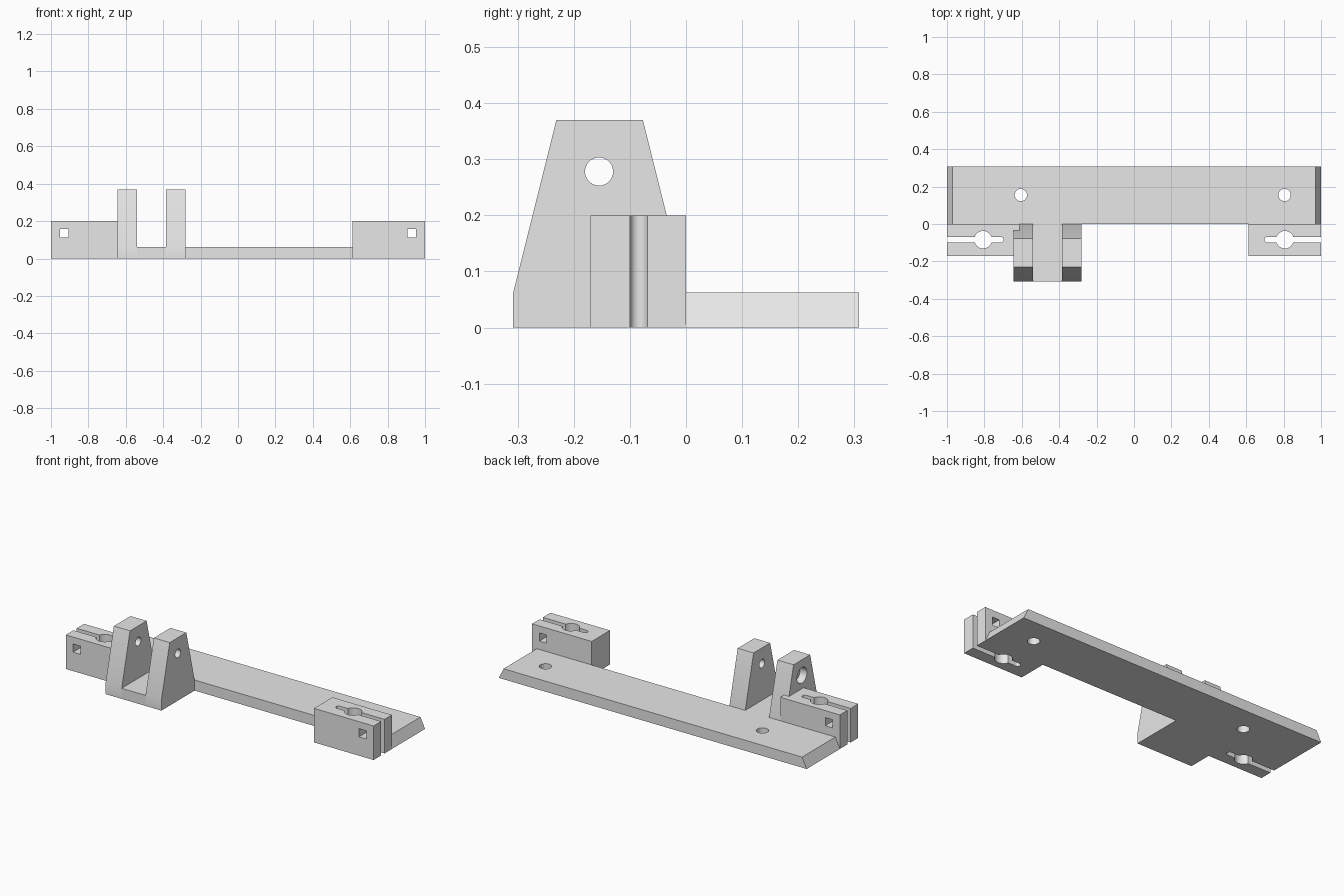
import bpy, bmesh, math
from mathutils import Matrix, Vector

cube = bpy.data.objects.get("Cube")
if cube:
    bpy.data.objects.remove(cube, do_unlink=True)

grey = bpy.data.materials.new("plain grey")
grey.use_nodes = True
grey.diffuse_color = (0.8, 0.8, 0.8, 1)
grey.node_tree.nodes["Principled BSDF"].inputs["Base Color"].default_value = (0.8, 0.8, 0.8, 1)

PLATE_TOP = 0.062
TURN = {"x": Matrix.Rotation(math.pi / 2, 4, "Y"),
        "y": Matrix.Rotation(math.pi / 2, 4, "X"),
        "z": Matrix.Identity(4)}


def finish(name, bm):
    bmesh.ops.recalc_face_normals(bm, faces=bm.faces)
    mesh = bpy.data.meshes.new(name)
    bm.to_mesh(mesh)
    bm.free()
    mesh.materials.append(grey)
    obj = bpy.data.objects.new(name, mesh)
    bpy.context.scene.collection.objects.link(obj)
    return obj


def prism(name, corners, push):
    """Extrude a flat outline along a vector."""
    bm = bmesh.new()
    face = bm.faces.new([bm.verts.new(c) for c in corners])
    new = bmesh.ops.extrude_face_region(bm, geom=[face])["geom"]
    bmesh.ops.translate(bm, vec=Vector(push), verts=[g for g in new if isinstance(g, bmesh.types.BMVert)])
    return finish(name, bm)


def block(name, x0, x1, y0, y1, z0, z1):
    return prism(name, [(x0, y0, z0), (x1, y0, z0), (x1, y1, z0), (x0, y1, z0)], (0, 0, z1 - z0))


def rod(name, centre, radius, depth, axis):
    bm = bmesh.new()
    bmesh.ops.create_cone(bm, cap_ends=True, segments=40, radius1=radius, radius2=radius,
                          depth=depth, matrix=Matrix.Translation(centre) @ TURN[axis])
    return finish(name, bm)


def cut(obj, *cutters):
    """Subtract each cutter, bake the result and drop the cutters."""
    for cutter in cutters:
        cutter.hide_render = True
        mod = obj.modifiers.new("cut", "BOOLEAN")
        mod.operation, mod.solver, mod.object = "DIFFERENCE", "EXACT", cutter
    bpy.context.view_layer.update()
    baked = obj.evaluated_get(bpy.context.evaluated_depsgraph_get())
    mesh = bpy.data.meshes.new_from_object(baked)
    obj.modifiers.clear()
    obj.data = mesh
    for cutter in cutters:
        bpy.data.objects.remove(cutter, do_unlink=True)
    bpy.ops.object.select_all(action="DESELECT")
    obj.select_set(True)
    bpy.context.view_layer.objects.active = obj
    bpy.ops.object.shade_smooth_by_angle(angle=math.radians(30))


# Base plate with sloped ends and two screw holes
plate = prism("base_plate", [(-1, 0, 0), (1, 0, 0), (0.97, 0, PLATE_TOP), (-0.97, 0, PLATE_TOP)], (0, 0.308, 0))
cut(plate, *[rod("screw_hole", (x, 0.155, 0), 0.033, 1, "z") for x in (-0.605, 0.805)])

# Split rod clamps at both ends
for side, name in ((1, "left_clamp"), (-1, "right_clamp")):
    clamp = block(name, *sorted((side * 0.613, side)), -0.17, 0, 0, 0.2)
    cut(clamp,
        rod("rod_hole", (side * 0.807, -0.084, 0.1), 0.047, 1, "z"),
        rod("slot_end", (side * 0.713, -0.084, 0.1), 0.0155, 1, "z"),
        block("slot", *sorted((side * 0.713, side * 1.1)), -0.0995, -0.0685, -0.1, 0.4),
        block("bolt_hole", *sorted((side * 0.905, side * 0.953)), -0.4, 0.2, 0.111, 0.159))

# Bracket floor between the two towers
block("bracket_floor", -0.54, -0.385, -0.308, 0, 0, PLATE_TOP)

# Tapered bracket towers with a pivot hole
outline = [(-0.308, 0), (-0.308, PLATE_TOP), (-0.231, 0.37), (-0.077, 0.37), (0, PLATE_TOP), (0, 0)]
for name, x0, x1 in (("outer_tower", -0.645, -0.54), ("inner_tower", -0.385, -0.282)):
    tower = prism(name, [(x0, y, z) for y, z in outline], (x1 - x0, 0, 0))
    holes = [rod("pivot_hole", (x0, -0.155, 0.278), 0.025, 0.5, "x")]
    if name == "outer_tower":
        holes.append(rod("head_recess", (x0, -0.155, 0.278), 0.046, 0.09, "x"))
    cut(tower, *holes)
